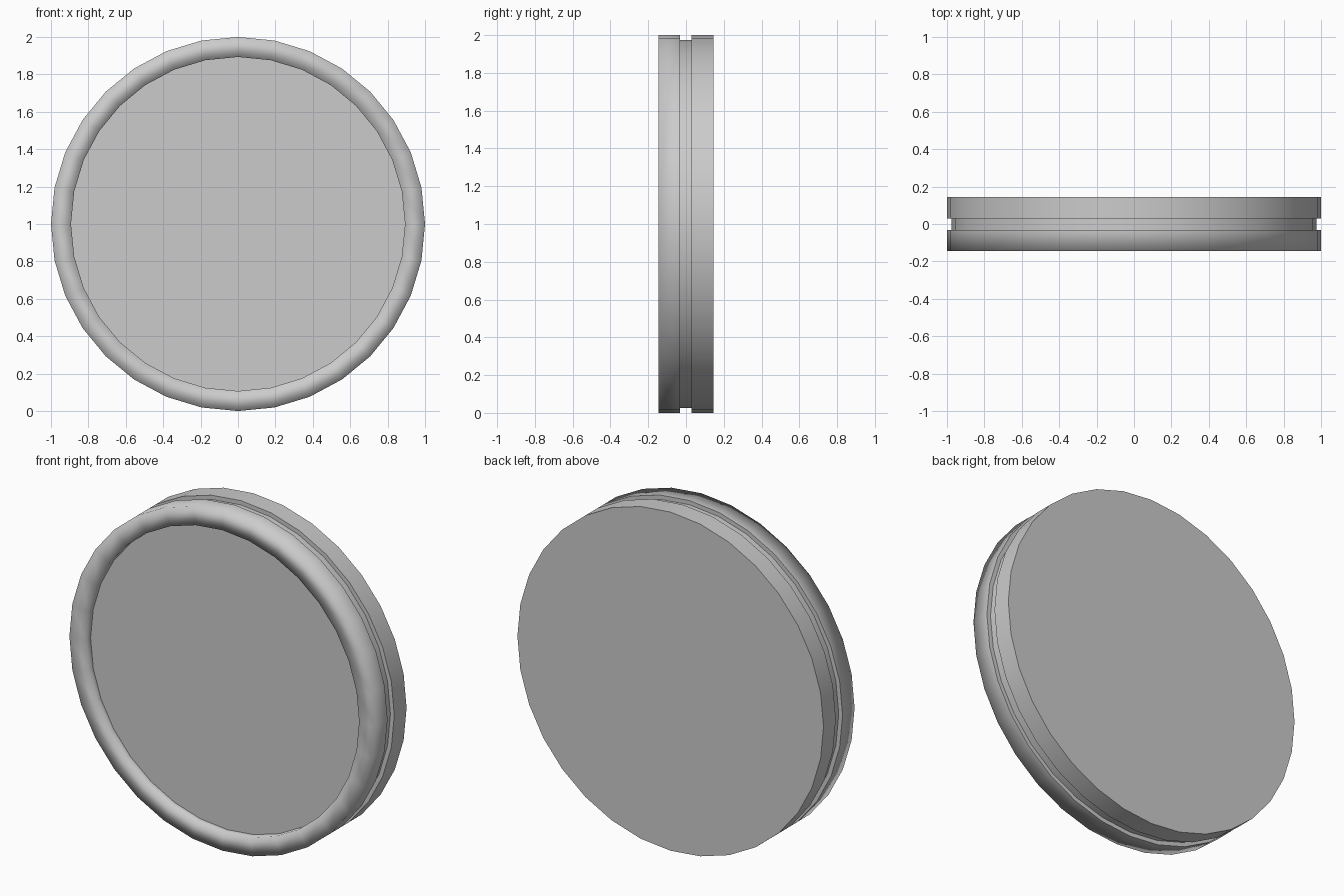
import bpy, bmesh
from math import sin, cos, pi

if "Cube" in bpy.data.objects:
    bpy.data.objects.remove(bpy.data.objects["Cube"])

SIDES = 32


def lathe(name, profile, soft=()):
    """Revolve (radius, y) points about the y axis; cap both ends.
    soft lists the profile points whose edge loop stays smooth."""
    bm = bmesh.new()
    rings = []
    for r, y in profile:
        rings.append([bm.verts.new((r * sin(2 * pi * i / SIDES), y,
                                    1 + r * cos(2 * pi * i / SIDES)))
                      for i in range(SIDES)])
    for a, b in zip(rings, rings[1:]):
        for i in range(SIDES):
            j = (i + 1) % SIDES
            bm.faces.new((a[i], a[j], b[j], b[i])).smooth = True
    bm.faces.new(rings[0])
    bm.faces.new(rings[-1])
    bmesh.ops.recalc_face_normals(bm, faces=bm.faces)
    # crisp corners on every loop except the soft ones
    for k, ring in enumerate(rings):
        if k not in soft:
            for i in range(SIDES):
                bm.edges.get((ring[i], ring[(i + 1) % SIDES])).smooth = False
    mesh = bpy.data.meshes.new(name)
    bm.to_mesh(mesh)
    bm.free()
    obj = bpy.data.objects.new(name, mesh)
    bpy.context.collection.objects.link(obj)
    return obj


# Disc: recessed front floor, raised lip, rim with a central groove, flat back
lathe("grooved_disc", [
    (0.893, -0.10),    # recess floor edge
    (0.893, -0.145),   # lip inner edge
    (1.0, -0.145),     # lip outer edge
    (1.0, -0.033),     # groove front wall
    (0.975, -0.033),
    (0.975, 0.03),     # groove back wall
    (1.0, 0.03),
    (1.0, 0.145),      # back edge
], soft=(1, 2))
